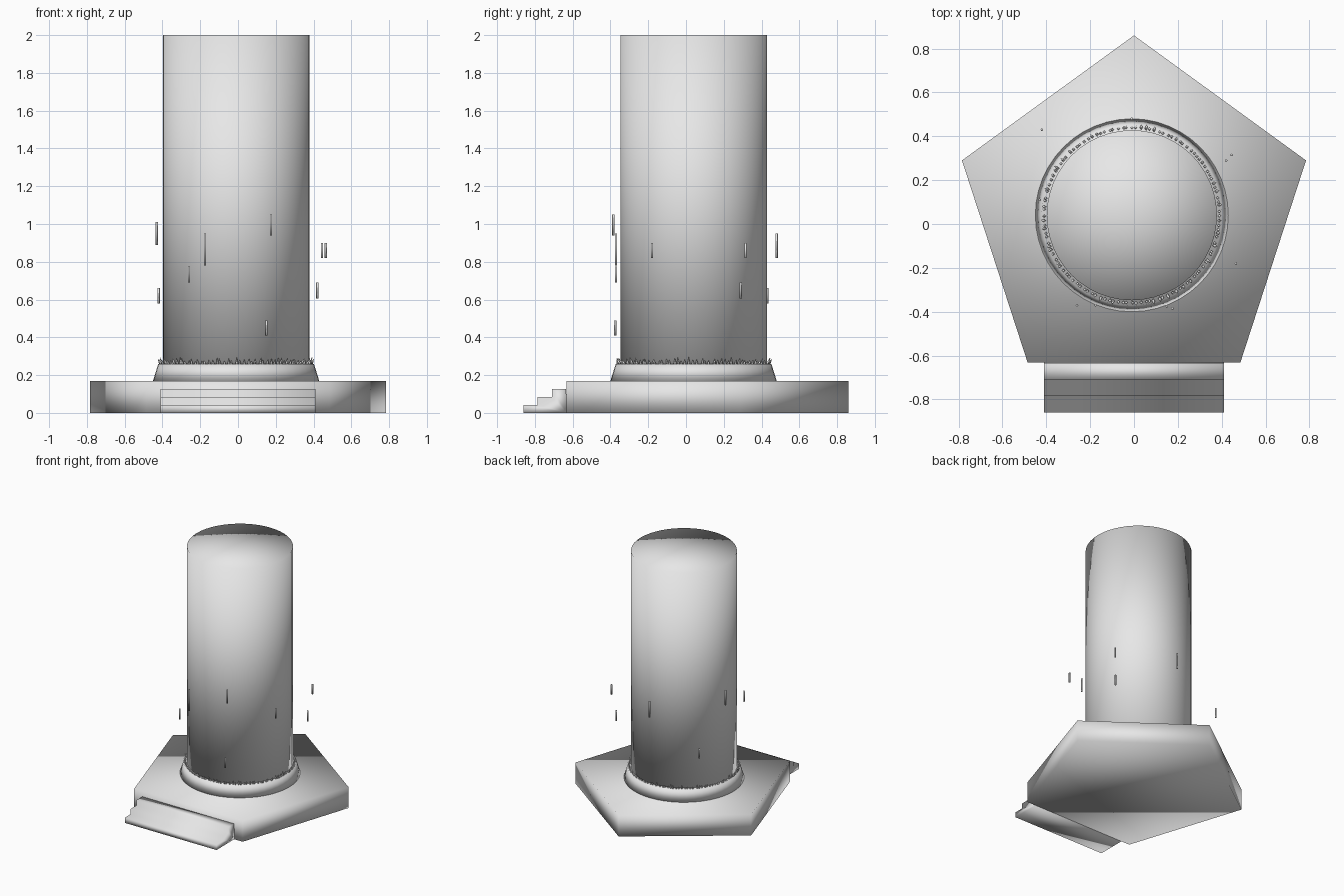
import bpy
import bmesh
import math
import random
from mathutils import Matrix, Vector

random.seed(4)
cube = bpy.data.objects.get("Cube")
if cube:
    bpy.data.objects.remove(cube, do_unlink=True)

# One plain stone colour
GREY = (0.8, 0.8, 0.8, 1.0)
stone = bpy.data.materials.new("light_grey")
stone.use_nodes = True
stone.diffuse_color = GREY
for node in stone.node_tree.nodes:
    if node.type == "BSDF_PRINCIPLED":
        node.inputs["Base Color"].default_value = GREY

CENTRE = Vector((-0.01, 0.04, 0))   # axis of the column


def finish(name, bm):
    bmesh.ops.recalc_face_normals(bm, faces=bm.faces[:])
    for face in bm.faces:
        face.smooth = True
    mesh = bpy.data.meshes.new(name)
    bm.to_mesh(mesh)
    bm.free()
    mesh.materials.append(stone)
    obj = bpy.data.objects.new(name, mesh)
    bpy.context.collection.objects.link(obj)
    return obj


def prism(name, points, direction):
    """Extrude a closed outline along a direction."""
    bm = bmesh.new()
    face = bm.faces.new([bm.verts.new(p) for p in points])
    extruded = bmesh.ops.extrude_face_region(bm, geom=[face], use_keep_orig=True)
    moved = [g for g in extruded["geom"] if isinstance(g, bmesh.types.BMVert)]
    bmesh.ops.translate(bm, verts=moved, vec=direction)
    return finish(name, bm)


def add_cone(bm, r_bottom, r_top, base, height, sides, tilt=Matrix(), fan=False):
    """Add a cone or cylinder standing on its base point."""
    matrix = Matrix.Translation(base) @ tilt @ Matrix.Translation((0, 0, height / 2))
    bmesh.ops.create_cone(bm, cap_ends=True, cap_tris=fan, segments=sides,
                          radius1=r_bottom, radius2=r_top, depth=height, matrix=matrix)


# Five-sided plinth with a point at the back
corners = []
for i in range(5):
    a = math.radians(90 + 72 * i)
    corners.append((0.825 * math.cos(a), 0.035 + 0.825 * math.sin(a), 0))
prism("plinth", corners, (0, 0, 0.17))

# Three front steps, one stepped outline drawn across
outline = [(-0.63, 0), (-0.86, 0)]
for i in range(3):
    z = 0.042 * (i + 1)
    outline += [(-0.86 + 0.075 * i, z), (min(-0.785 + 0.075 * i, -0.63), z)]
prism("front_steps", [(-0.41, y, z) for y, z in outline], (0.82, 0, 0))

# Column shaft with a closed top
bm = bmesh.new()
add_cone(bm, 0.388, 0.388, CENTRE + Vector((0, 0, 0.17)), 1.83, 48, fan=True)
finish("column_shaft", bm)

# Sloping collar around the foot of the column
bm = bmesh.new()
add_cone(bm, 0.44, 0.412, CENTRE + Vector((0, 0, 0.17)), 0.09, 48)
finish("foot_collar", bm)

# Ring of small spiky tufts on the collar
bm = bmesh.new()
COUNT = 120
for i in range(COUNT):
    a = 2 * math.pi * (i + random.uniform(-0.3, 0.3)) / COUNT
    out = Vector((math.cos(a), math.sin(a), 0))
    lean = Matrix.Rotation(random.uniform(0, 0.6), 4, Vector((-out.y, out.x, 0)))
    add_cone(bm, 0.009, 0.0, CENTRE + out * 0.399 + Vector((0, 0, 0.255)),
             random.uniform(0.02, 0.042), 4, lean)
finish("foot_tufts", bm)

# Thin slivers floating around the column: x, y, bottom, top
slivers = [
    (-0.43, 0.11, 0.89, 1.01), (-0.175, -0.37, 0.78, 0.95),
    (-0.26, -0.37, 0.69, 0.775), (-0.42, 0.43, 0.58, 0.66),
    (0.175, -0.385, 0.94, 1.05), (0.445, 0.315, 0.82, 0.90),
    (0.465, -0.18, 0.82, 0.90), (0.42, 0.29, 0.605, 0.69),
    (0.15, -0.375, 0.41, 0.49), (-0.01, 0.48, 0.82, 0.95),
]
bm = bmesh.new()
for x, y, low, high in slivers:
    add_cone(bm, 0.006, 0.006, Vector((x, y, low)), high - low, 8)
finish("floating_slivers", bm)
